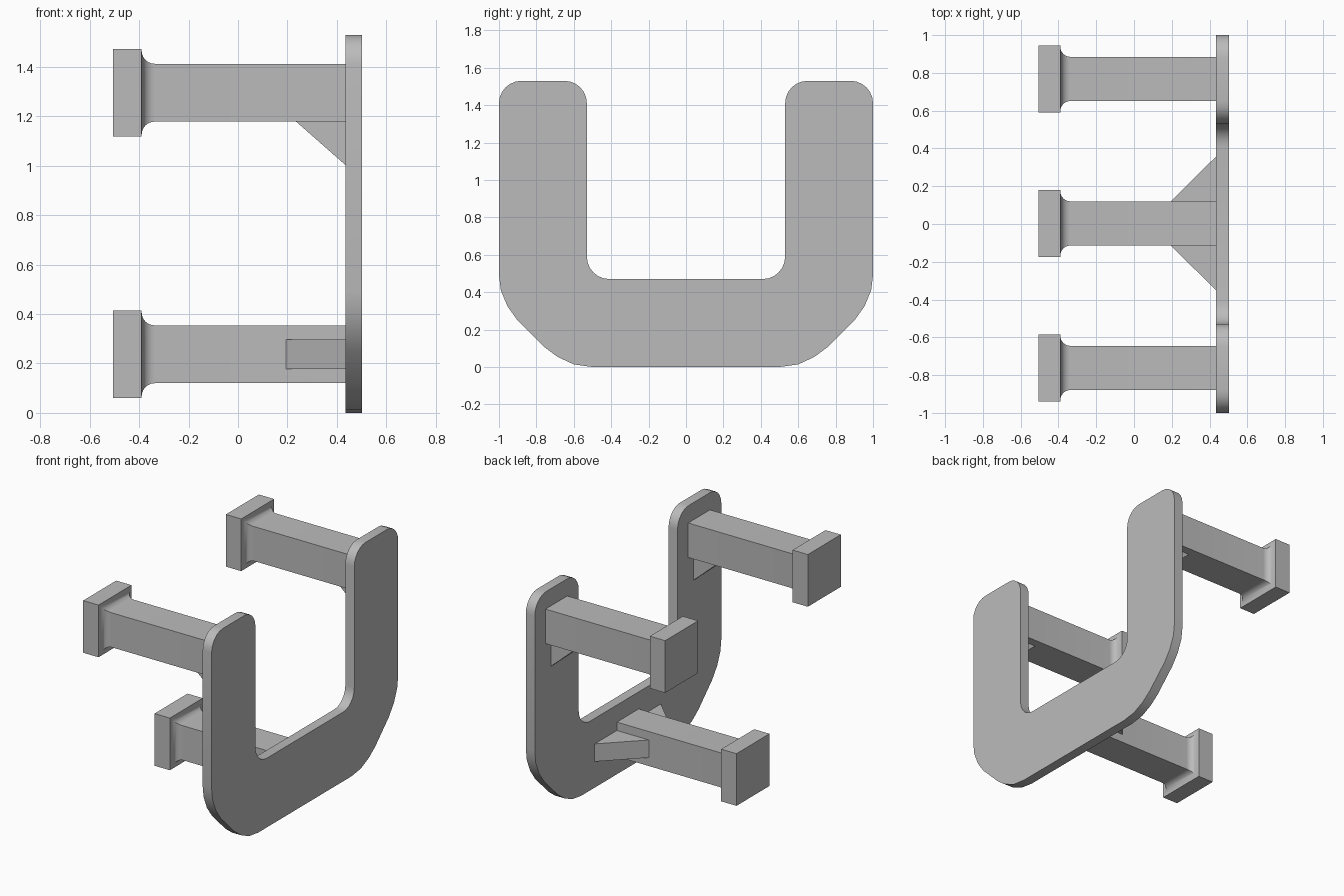
import bpy
import bmesh
import math
from mathutils import Vector

if "Cube" in bpy.data.objects:
    bpy.data.objects.remove(bpy.data.objects["Cube"], do_unlink=True)

grey = bpy.data.materials.new("plain grey")
grey.use_nodes = True
colour = (0.5, 0.5, 0.5, 1)
grey.diffuse_color = colour
grey.node_tree.nodes["Principled BSDF"].inputs["Base Color"].default_value = colour

PLATE_BACK, PLATE_FACE = 0.435, 0.502
HEAD_END, HEAD_NECK = -0.505, -0.39
ARM, HEAD, FILLET = 0.117, 0.177, 0.053
GUSSET = 0.06


def finish(name, bm, smooth=False):
    bmesh.ops.recalc_face_normals(bm, faces=bm.faces)
    mesh = bpy.data.meshes.new(name)
    bm.to_mesh(mesh)
    bm.free()
    mesh.materials.append(grey)
    obj = bpy.data.objects.new(name, mesh)
    bpy.context.collection.objects.link(obj)
    if smooth:
        bpy.ops.object.select_all(action="DESELECT")
        obj.select_set(True)
        bpy.context.view_layer.objects.active = obj
        bpy.ops.object.shade_smooth_by_angle(angle=math.radians(35))
    return obj


def prism(name, outline, offset, smooth=False):
    """Extrude a closed 3D outline along an offset."""
    bm = bmesh.new()
    face = bm.faces.new([bm.verts.new(p) for p in outline])
    ext = bmesh.ops.extrude_face_region(bm, geom=[face], use_keep_orig=True)
    moved = [v for v in ext["geom"] if isinstance(v, bmesh.types.BMVert)]
    bmesh.ops.translate(bm, verts=moved, vec=offset)
    return finish(name, bm, smooth)


def arc(cy, cz, r, start, end, steps=6):
    angles = [math.radians(start + (end - start) * i / steps) for i in range(steps + 1)]
    return [(cy + r * math.cos(a), cz + r * math.sin(a)) for a in angles]


# U-shaped plate: half outline from bottom centre to inner centre, then mirrored
half = [(0.5, 0), (0.6, 0.014), (0.685, 0.053), (0.755, 0.105), (0.9, 0.248),
        (0.955, 0.325), (0.99, 0.41), (1, 0.49)]
half += arc(0.88, 1.41, 0.12, 0, 90)
half += arc(0.65, 1.41, 0.12, 90, 180)
half += arc(0.41, 0.59, 0.12, 0, -90)
outline = half + [(-y, z) for y, z in reversed(half)]
prism("u_plate", [(PLATE_BACK, y, z) for y, z in outline],
      Vector((PLATE_FACE - PLATE_BACK, 0, 0)), smooth=True)


def peg(name, cy, cz):
    """Square arm flaring through a fillet into a square head."""
    rings = [(PLATE_BACK, ARM)]
    for i in range(7):
        a = math.radians(90 * i / 6)
        rings.append((HEAD_NECK + FILLET * (1 - math.sin(a)),
                      ARM + FILLET * (1 - math.cos(a))))
    rings += [(HEAD_NECK, HEAD), (HEAD_END, HEAD)]
    bm = bmesh.new()
    loops = [[bm.verts.new((x, cy + sy * h, cz + sz * h))
              for sy, sz in ((-1, -1), (1, -1), (1, 1), (-1, 1))] for x, h in rings]
    for a, b in zip(loops, loops[1:]):
        for i in range(4):
            j = (i + 1) % 4
            bm.faces.new((a[i], a[j], b[j], b[i]))
    bm.faces.new(loops[0])
    bm.faces.new(loops[-1])
    finish(name, bm, smooth=True)


# Three pegs
UPPER_Z, LOWER_Z, SHIFT = 1.296, 0.237, 0.003
for side, s in (("left", 1), ("right", -1)):
    cy = s * 0.765 + SHIFT
    peg("upper_peg_" + side, cy, UPPER_Z)
    # Triangular brace beneath each upper peg
    z = UPPER_Z - ARM
    prism("upper_brace_" + side,
          [(PLATE_BACK, cy - GUSSET, z), (0.235, cy - GUSSET, z),
           (PLATE_BACK, cy - GUSSET, 1.003)], Vector((0, 2 * GUSSET, 0)))
    # Triangular braces beside the lower peg
    y, z = SHIFT + s * ARM, LOWER_Z - GUSSET
    prism("lower_brace_" + side,
          [(PLATE_BACK, y, z), (0.195, y, z), (PLATE_BACK, SHIFT + s * 0.355, z)],
          Vector((0, 0, 2 * GUSSET)))
peg("lower_peg", SHIFT, LOWER_Z)
